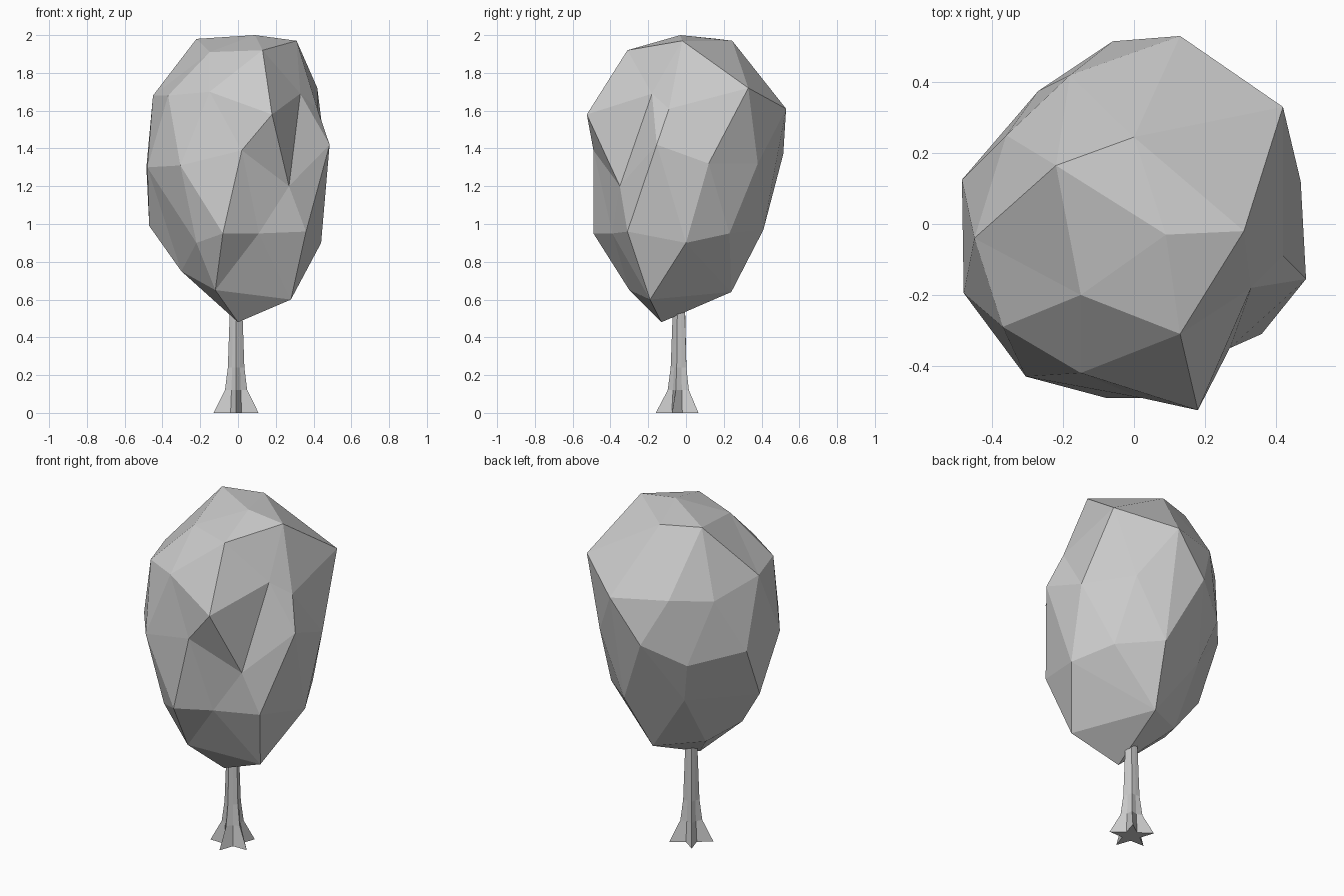
import bpy, bmesh, math
from mathutils import Vector

if "Cube" in bpy.data.objects:
    bpy.data.objects.remove(bpy.data.objects["Cube"])


def finish(name, bm):
    bmesh.ops.recalc_face_normals(bm, faces=bm.faces)
    mesh = bpy.data.meshes.new(name)
    bm.to_mesh(mesh)
    bm.free()
    obj = bpy.data.objects.new(name, mesh)
    bpy.context.collection.objects.link(obj)
    return obj


# Trunk: five-pointed rings, flaring into roots at the ground
CENTRE = (-0.01, -0.035)
bm = bmesh.new()
rings = []
for z, tip, valley in [(0, .125, .05), (.12, .062, .042), (.24, .046, .036), (.65, .031, .028)]:
    ring = []
    for i in range(10):
        a = -math.pi / 2 + i * math.pi / 5
        r = valley if i % 2 else tip
        ring.append(bm.verts.new((CENTRE[0] + r * math.cos(a), CENTRE[1] + r * math.sin(a), z)))
    rings.append(ring)
for low, high in zip(rings, rings[1:]):
    for i in range(10):
        j = (i + 1) % 10
        bm.faces.new((low[i], low[j], high[j], high[i]))
bm.faces.new(rings[0])
bm.faces.new(rings[-1])
finish("trunk", bm)

# Crown: corner points in tiers from underside to top
base = [(0, -.13, .48), (-.12, -.3, .65), (.28, -.19, .6), (.05, .24, .64), (-.2, .1, .68), (-.3, -.1, .75)]
lower = [(-.08, -.49, .95), (.11, -.39, .95), (.36, -.31, .96), (.44, 0, .9), (.33, .23, .95),
         (.12, .41, .97), (-.2, .3, 1), (-.47, -.02, .99), (-.22, -.38, .9)]
middle = [(.02, -.49, 1.39), (.27, -.35, 1.2), (.485, -.155, 1.42), (.47, .12, 1.32), (.3, .38, 1.32),
          (-.06, .515, 1.37), (-.27, .375, 1.25), (-.485, .125, 1.3), (-.48, -.195, 1.3), (-.305, -.43, 1.31)]
upper = [(.18, -.525, 1.58), (.33, -.18, 1.69), (.42, -.09, 1.61), (.42, .33, 1.72), (.13, .53, 1.61),
         (-.18, .42, 1.63), (-.36, .25, 1.61), (-.45, -.04, 1.68), (-.37, -.29, 1.68), (-.15, -.42, 1.7)]
top = [(.09, -.03, 2), (-.22, .165, 1.98), (.31, -.02, 1.97), (0, .245, 1.97), (-.15, -.2, 1.91), (.13, -.31, 1.92)]

# Facet the points on a unit sphere, then move each corner out to its place
bm = bmesh.new()
place = {}
for p in base + lower + middle + upper + top:
    d = Vector((p[0] / .5, p[1] / .5, (p[2] - 1.25) / .76)).normalized()
    place[bm.verts.new(d)] = Vector(p)
bmesh.ops.convex_hull(bm, input=list(bm.verts))
for v, p in place.items():
    if v.is_valid:
        v.co = p
finish("crown", bm)
